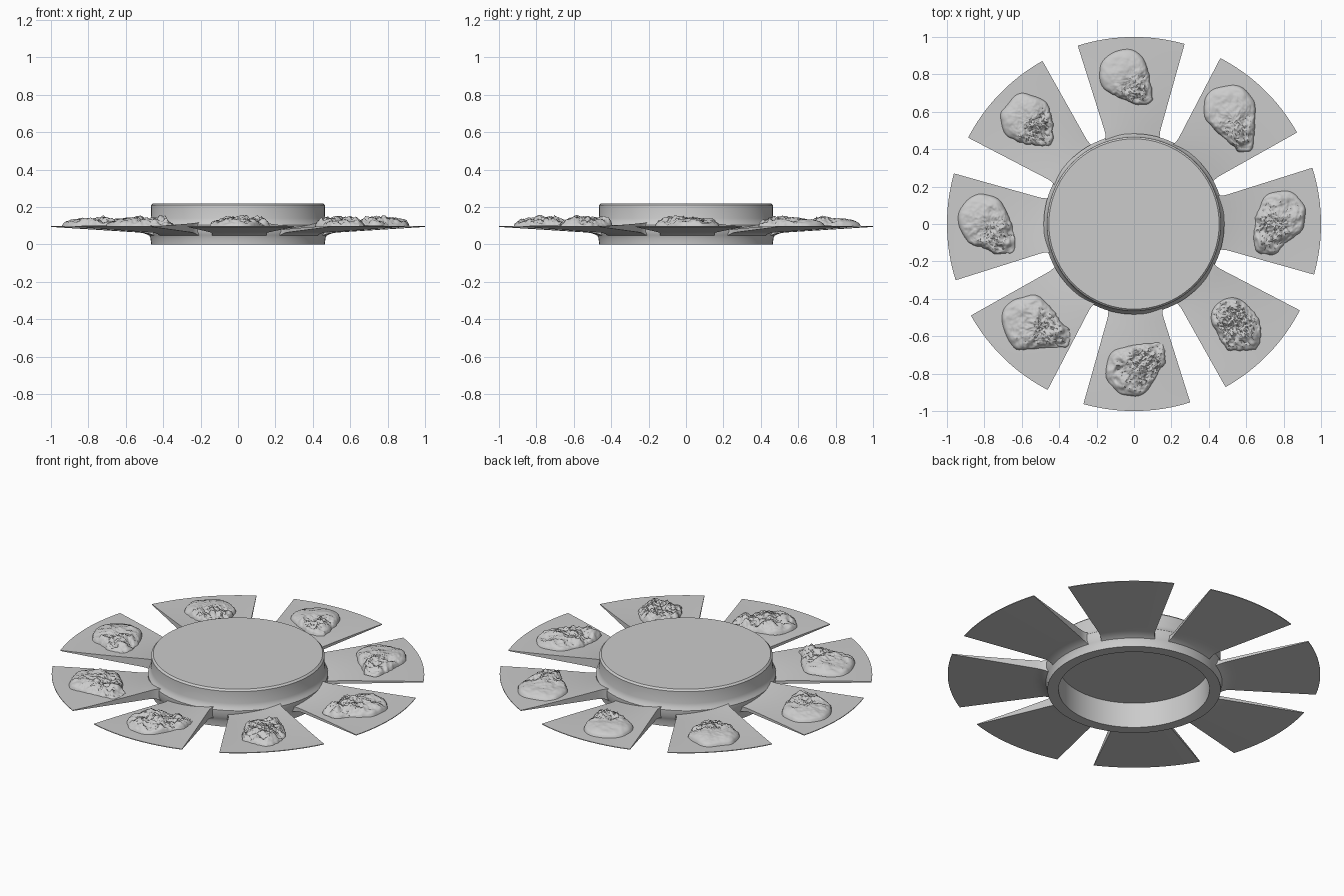
import bpy, bmesh, math
from mathutils import Vector, noise

cube = bpy.data.objects.get("Cube")
if cube:
    bpy.data.objects.remove(cube)

grey = bpy.data.materials.new("plain_grey")
grey.use_nodes = True
grey.diffuse_color = (0.6, 0.6, 0.6, 1)
grey.node_tree.nodes["Principled BSDF"].inputs["Base Color"].default_value = (0.6, 0.6, 0.6, 1)


def finish(name, bm, angle=35):
    """Turn a bmesh into a smooth shaded grey object."""
    bmesh.ops.remove_doubles(bm, verts=bm.verts, dist=1e-5)
    bmesh.ops.recalc_face_normals(bm, faces=bm.faces)
    mesh = bpy.data.meshes.new(name)
    bm.to_mesh(mesh)
    bm.free()
    mesh.materials.append(grey)
    ob = bpy.data.objects.new(name, mesh)
    bpy.context.collection.objects.link(ob)
    bpy.ops.object.select_all(action="DESELECT")
    ob.select_set(True)
    bpy.context.view_layer.objects.active = ob
    bpy.ops.object.shade_smooth_by_angle(angle=math.radians(angle))
    return ob


def skin(bm, rows, closed=False):
    """Join rows of vertices with quads."""
    for a, b in zip(rows, rows[1:]):
        n = len(a)
        for i in range(n if closed else n - 1):
            j = (i + 1) % n
            bm.faces.new((a[i], a[j], b[j], b[i]))


# Hub: hollow cap with a small collar where the blades join
profile = [(0, 0.22), (0.455, 0.22), (0.465, 0.21), (0.466, 0.14), (0.472, 0.12),
           (0.483, 0.105), (0.483, 0.07), (0.474, 0.05), (0.467, 0.03), (0.465, 0),
           (0.405, 0), (0.405, 0.15), (0, 0.15)]
bm = bmesh.new()
verts = [bm.verts.new((r, 0, z)) for r, z in profile]
edges = [bm.edges.new(pair) for pair in zip(verts, verts[1:])]
bmesh.ops.spin(bm, geom=verts + edges, cent=(0, 0, 0), axis=(0, 0, 1),
               angle=math.tau, steps=96)
finish("hub", bm)


# Blades: wedges that thin toward the rim, slightly twisted at the root
def blade_top(r, side):
    k = max(0, (1 - r) / 0.55)
    return 0.098 + side * 0.02 * k ** 1.5


def blade(name, centre):
    bm = bmesh.new()
    top, bottom = [], []
    for i in range(25):
        r = 0.44 + 0.56 * i / 24
        half = math.radians(16.6 + 4 * max(0, (0.52 - r) / 0.08) ** 2)
        k = (1 - r) / 0.55
        upper, lower = [], []
        for j in range(13):
            side = j / 6 - 1
            a = centre + side * half
            x, y = r * math.cos(a), r * math.sin(a)
            upper.append(bm.verts.new((x, y, blade_top(r, side))))
            root = 0.025 * max(0, (0.53 - r) / 0.08) ** 2
            lower.append(bm.verts.new((x, y, 0.094 - 0.035 * k - root)))
        top.append(upper)
        bottom.append(lower)
    skin(bm, top)
    skin(bm, bottom)
    for pick in (0, -1):
        skin(bm, [[row[pick] for row in top], [row[pick] for row in bottom]])
        skin(bm, [top[pick], bottom[pick]])
    finish(name, bm)


# Reliefs: rounded cranium tapering to a rough jaw
def along(p, c, j):
    axis = j - c
    return min(1, max(0, (p - c).dot(axis) / axis.length_squared))


def inside(p, c, r, j, rj):
    t = along(p, c, j)
    d = p - c.lerp(j, t)
    power = 2 + 2 * t
    reach = (abs(d.x) ** power + abs(d.y) ** power) ** (1 / power)
    return reach < (r + (rj - r) * t) * (1 + 0.12 * noise.noise(p * 11) + 0.1 * t * noise.noise(p * 45))


def relief(name, c, r, j, rj, rough):
    c, j = Vector((*c, 0)), Vector((*j, 0))
    mid = c.lerp(j, 0.3)
    axis = (j - c).normalized()
    across = Vector((-axis.y, axis.x, 0))
    sockets = [c + axis * r * 0.45 + across * r * s for s in (0.4, -0.3)]
    bm = bmesh.new()
    rings, segs = 30, 110
    rows = [[] for _ in range(rings + 1)]
    for s in range(segs):
        a = math.tau * s / segs
        ray = Vector((math.cos(a), math.sin(a), 0))
        lo, hi = 0, 0.35
        for _ in range(14):
            m = (lo + hi) / 2
            lo, hi = (m, hi) if inside(mid + ray * m, c, r, j, rj) else (lo, m)
        for i in range(rings + 1):
            f = i / rings
            p = mid + ray * lo * f
            dome = math.sqrt(max(0, 1 - f ** 3))
            face = rough + (1 - rough) * along(p, c, j)
            bumps = noise.fractal(p * 16, 0.6, 2.2, 4) * 0.026 * face
            bumps += noise.noise(p * 12) * 0.006
            pits = sum(max(0, 1 - (p - q).length / (0.22 * r)) ** 0.5 for q in sockets)
            z = 0.042 * dome + (bumps - 0.014 * pits * face) * min(1, dome * 1.3)
            rows[i].append(bm.verts.new((p.x, p.y, 0.097 + max(0, z))))
    skin(bm, rows, closed=True)
    finish(name, bm, 50)


# Cranium centre, cranium radius, jaw centre, jaw radius, roughness
heads = [((0.79, 0.05), 0.13, (0.71, -0.09), 0.07, 0.6),
         ((0.515, 0.6), 0.145, (0.59, 0.435), 0.05, 0.3),
         ((-0.05, 0.8), 0.135, (0.035, 0.7), 0.06, 0.15),
         ((-0.575, 0.565), 0.132, (-0.53, 0.52), 0.1, 0.2),
         ((-0.805, 0.02), 0.138, (-0.7, -0.1), 0.065, 0.3),
         ((-0.56, -0.53), 0.15, (-0.4, -0.605), 0.06, 0.45),
         ((-0.01, -0.785), 0.138, (0.1, -0.705), 0.07, 0.75),
         ((0.52, -0.5), 0.105, (0.58, -0.58), 0.1, 0.9)]
for n, head in enumerate(heads, 1):
    blade(f"blade_{n}", math.radians(45 * (n - 1) + 0.9))
    relief(f"head_relief_{n}", *head)
